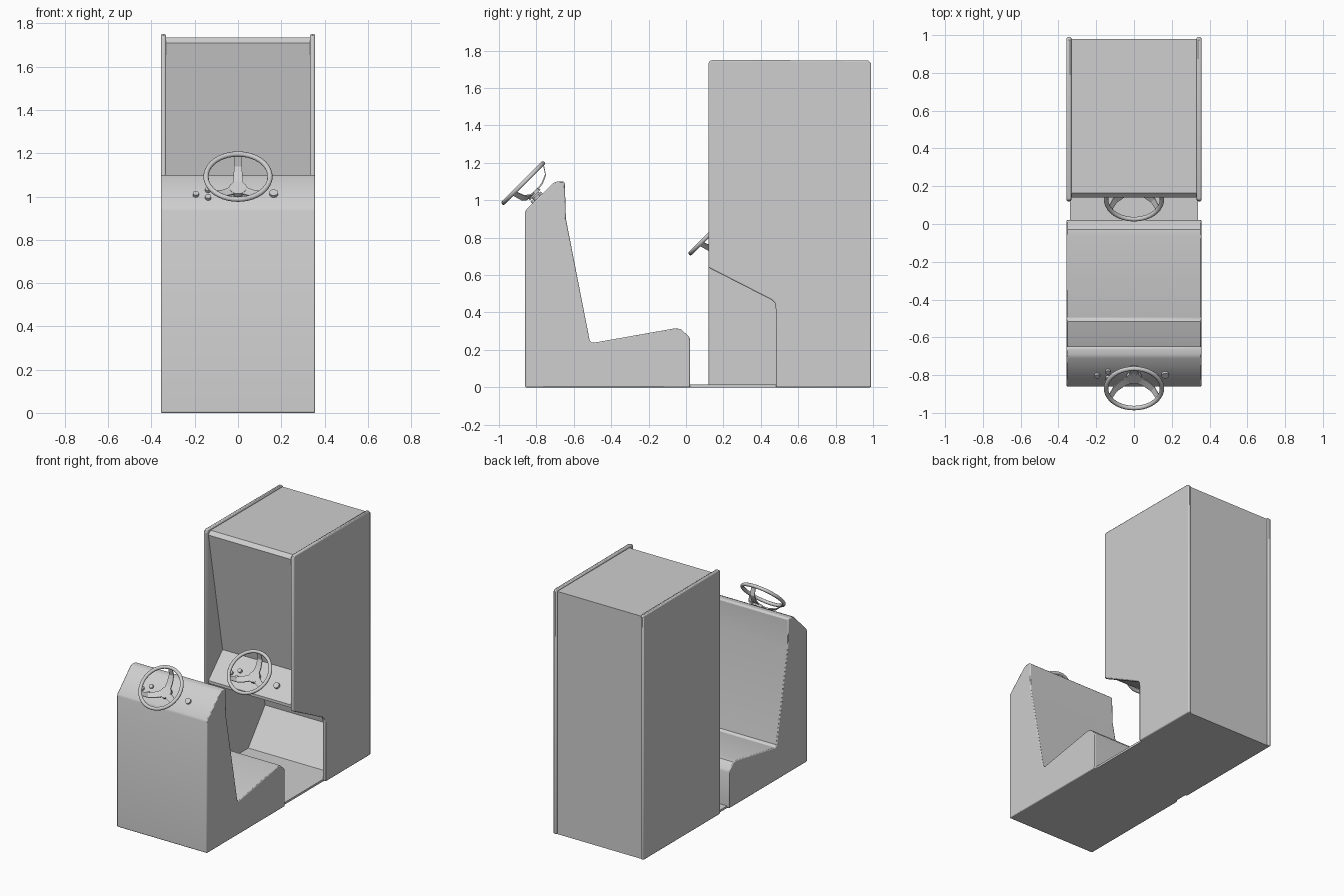
import bpy, math
from mathutils import Vector, Matrix

if "Cube" in bpy.data.objects:
    bpy.data.objects.remove(bpy.data.objects["Cube"])

grey = bpy.data.materials.new("light_grey")
grey.diffuse_color = (0.62, 0.62, 0.62, 1)
grey.use_nodes = True
grey.node_tree.nodes["Principled BSDF"].inputs["Base Color"].default_value = grey.diffuse_color


def finish(ob, bevel=0.0, angle=30):
    ob.data.materials.append(grey)
    if bevel:
        m = ob.modifiers.new("edge_rounding", 'BEVEL')
        m.width = bevel
        m.segments = 2
        m.limit_method = 'ANGLE'
        m.angle_limit = math.radians(50)
    bpy.ops.object.select_all(action='DESELECT')
    ob.select_set(True)
    bpy.context.view_layer.objects.active = ob
    bpy.ops.object.shade_smooth_by_angle(angle=math.radians(angle))
    return ob


def add_mesh(name, verts, faces, bevel=0.0):
    me = bpy.data.meshes.new(name)
    me.from_pydata(verts, [], faces)
    ob = bpy.data.objects.new(name, me)
    bpy.context.collection.objects.link(ob)
    bpy.ops.object.select_all(action='DESELECT')
    ob.select_set(True)
    bpy.context.view_layer.objects.active = ob
    bpy.ops.object.mode_set(mode='EDIT')
    bpy.ops.mesh.select_all(action='SELECT')
    bpy.ops.mesh.normals_make_consistent(inside=False)
    bpy.ops.object.mode_set(mode='OBJECT')
    return finish(ob, bevel)


def extrude(name, profile, x0, x1, bevel=0.0):
    """Extrude a (y, z) outline along x."""
    n = len(profile)
    verts = [(x, y, z) for x in (x0, x1) for y, z in profile]
    faces = [tuple(range(n)), tuple(range(n, 2 * n))]
    faces += [(i, (i + 1) % n, n + (i + 1) % n, n + i) for i in range(n)]
    return add_mesh(name, verts, faces, bevel)


# Seat unit, with a control panel on the back of the backrest
extrude("seat_unit", [(-0.86, 0), (-0.86, 0.935), (-0.855, 0.95), (-0.71, 1.092),
                      (-0.69, 1.10), (-0.655, 1.10), (-0.648, 1.09), (-0.642, 0.90),
                      (-0.515, 0.25), (-0.50, 0.237), (-0.06, 0.315), (-0.03, 0.312),
                      (0.015, 0.272), (0.022, 0.255), (0.022, 0)], -0.357, 0.357, 0.006)

# Floor plate joining seat and cabinet
extrude("floor_plate", [(-0.85, 0), (-0.85, 0.015), (0.98, 0.015), (0.98, 0)], -0.34, 0.34)

# Cabinet body: dashboard, screen, roof, back and footwell
extrude("cabinet_body", [(0.14, 0.65), (0.14, 0.67), (0.30, 0.83), (0.14, 1.71),
                         (0.165, 1.735), (0.98, 1.735), (0.98, 0.002), (0.58, 0.002),
                         (0.78, 0.25), (0.74, 0.45), (0.46, 0.49)], -0.335, 0.335)

# Side panels: left is full height, right has a doorway cut out
top = [(0.12, 1.73), (0.126, 1.744), (0.14, 1.75), (0.975, 1.747), (0.99, 1.733), (0.99, 0)]
extrude("left_side_panel", [(0.12, 0)] + top, -0.357, -0.332, 0.007)
extrude("right_side_panel", [(0.12, 0.64)] + top +
        [(0.48, 0), (0.48, 0.42), (0.475, 0.45), (0.46, 0.466)], 0.332, 0.357, 0.007)


# Local frame for controls: x right, y up the dash slope, z out of the dash
def dash_frame(y, z):
    s = math.sqrt(0.5)
    m = Matrix(((1, 0, 0), (0, s, -s), (0, s, s))).to_4x4()
    m.translation = Vector((0, y, z))
    return m


def disc(name, frame, x, y, z, r, depth, sides=20):
    bpy.ops.mesh.primitive_cylinder_add(vertices=sides, radius=r, depth=depth)
    ob = bpy.context.object
    ob.name = name
    ob.matrix_world = frame @ Matrix.Translation((x, y, z))
    return finish(ob)


def controls(prefix, y, z):
    f = dash_frame(y, z)
    # Wheel rim
    bpy.ops.mesh.primitive_torus_add(major_radius=0.148, minor_radius=0.012,
                                     major_segments=40, minor_segments=10)
    rim = bpy.context.object
    rim.name = prefix + "_wheel_rim"
    rim.matrix_world = f @ Matrix.Translation((0, 0, 0.113))
    finish(rim, angle=60)
    # Hub and column
    disc(prefix + "_wheel_hub", f, 0, 0, 0.032, 0.04, 0.02, 24)
    disc(prefix + "_wheel_column", f, 0, 0, 0.01, 0.025, 0.04)
    # Three dished spokes, narrowing toward the rim
    path = [(0.02, 0.035, 0.024), (0.07, 0.04, 0.021), (0.115, 0.06, 0.018), (0.148, 0.11, 0.015)]
    for k, a in enumerate((90, 210, 330)):
        rot = f @ Matrix.Rotation(math.radians(a), 4, 'Z')
        verts = [rot @ Vector((r, sx * w, h + dz)) for r, h, w in path
                 for sx, dz in ((-1, -0.004), (1, -0.004), (1, 0.004), (-1, 0.004))]
        n = len(path)
        faces = [(0, 1, 2, 3), tuple(range(4 * n - 4, 4 * n))]
        for i in range(n - 1):
            for j in range(4):
                b, c = 4 * i + j, 4 * i + (j + 1) % 4
                faces.append((b, c, c + 4, b + 4))
        add_mesh(f"{prefix}_wheel_spoke_{k + 1}", verts, faces)
    # Buttons and key switch
    for k, (bx, by, r) in enumerate([(-0.195, -0.01, 0.014), (-0.138, 0.02, 0.014),
                                     (-0.138, -0.03, 0.014), (0.165, -0.005, 0.02)]):
        disc(f"{prefix}_button_{k + 1}", f, bx, by, 0.005, r, 0.02, 16)


controls("rear_seat", -0.79, 1.012)
controls("dashboard", 0.21, 0.742)
